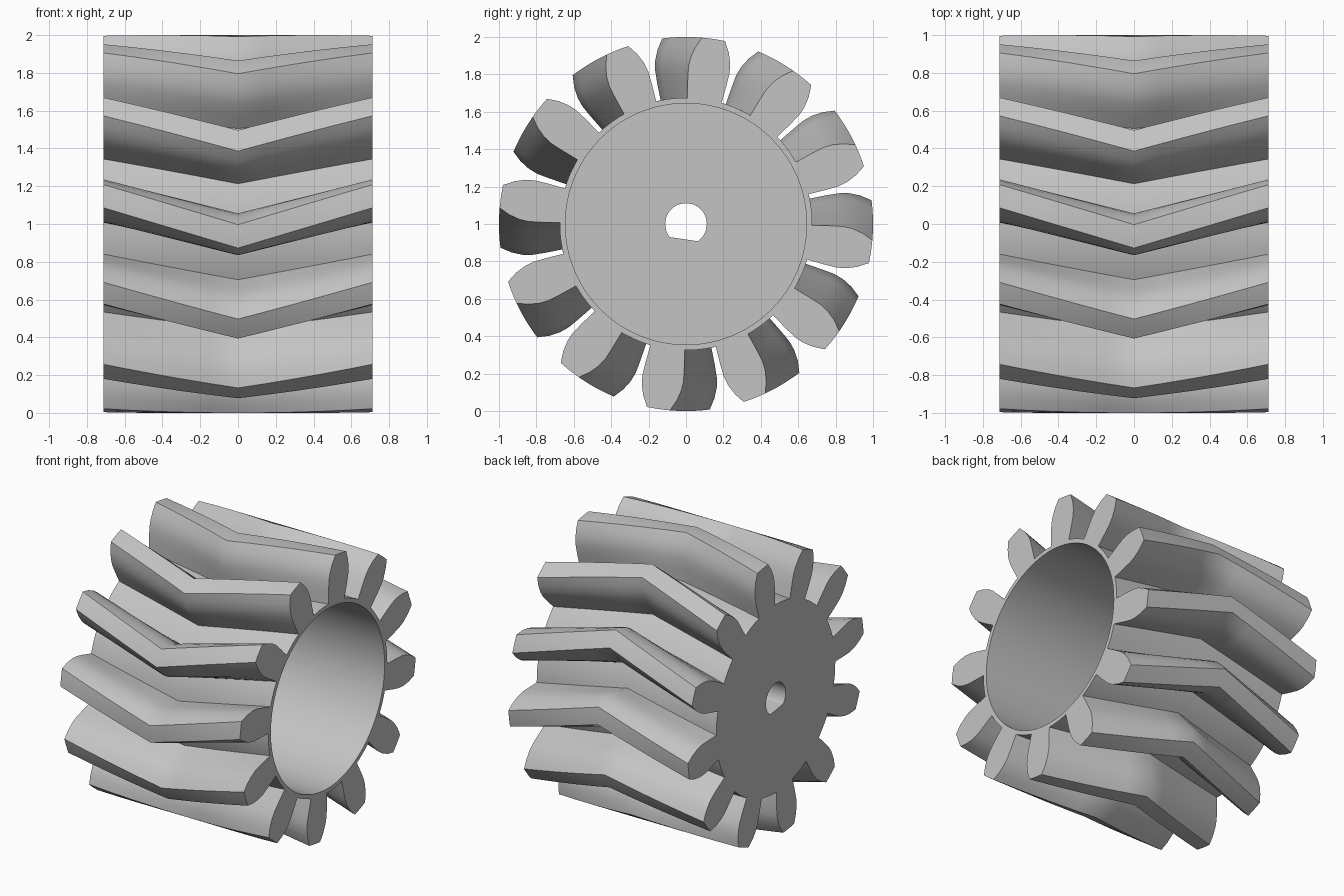
import bpy
import bmesh
from math import sin, cos, radians

cube = bpy.data.objects.get("Cube")
if cube:
    bpy.data.objects.remove(cube, do_unlink=True)

TEETH = 12
PITCH = 360 / TEETH
HALF_WIDTH = 0.713
ROOT, BORE = 0.675, 0.645
HOLE, FLAT = 0.111, 0.082     # shaft hole radius, distance to its flat
FLOOR_X = -0.41               # inner face of the closed end
END_ANGLE, TWIST = 8.5, 12.25
STEPS = 5                     # slices per half of the chevron

# Half tooth profile: (radius, half angle in degrees), root to tip
FLANK = [(ROOT, 7.85), (0.77, 7.8), (0.84, 7.6), (0.89, 6.9),
         (0.945, 5.5), (1.0, 3.55), (1.0, 1.2)]


def gear_outline():
    """Points of the whole gear outline as (radius, degrees)."""
    left = [(r, -a) for r, a in FLANK]
    right = [(r, a) for r, a in reversed(FLANK)]
    edge = FLANK[0][1]
    gap = PITCH - 2 * edge
    valley = [(ROOT, edge + gap * i / 5) for i in range(1, 5)]
    tooth = left + right + valley
    return [(r, a + k * PITCH) for k in range(TEETH) for r, a in tooth]


def d_radius(angle):
    """Radius of the D-shaped shaft hole, flat side facing down."""
    down = -cos(radians(angle))
    return min(HOLE, FLAT / down) if down > 0 else HOLE


outline = gear_outline()
bm = bmesh.new()


def ring(x, radius_of, turn):
    verts = []
    for r, a in outline:
        rad = radius_of(r, a)
        t = radians(a + turn)
        verts.append(bm.verts.new((x, rad * sin(t), 1 + rad * cos(t))))
    return verts


# Outer chevron teeth: twist runs back and forth across the width
rings = []
for i in range(-STEPS, STEPS + 1):
    f = i / STEPS
    turn = END_ANGLE - TWIST * (1 - abs(f))
    rings.append(ring(-f * HALF_WIDTH, lambda r, a: r, turn))

# Closed end with shaft hole, then the wide bore open on the other side
rings.append(ring(-HALF_WIDTH, lambda r, a: d_radius(a), END_ANGLE))
rings.append(ring(FLOOR_X, lambda r, a: d_radius(a), END_ANGLE))
rings.append(ring(FLOOR_X, lambda r, a: BORE, END_ANGLE))
rings.append(ring(HALF_WIDTH, lambda r, a: BORE, END_ANGLE))

# Skin neighbouring rings; the last joins the first at the open rim
count = len(outline)
for k, lower in enumerate(rings):
    upper = rings[(k + 1) % len(rings)]
    for j in range(count):
        n = (j + 1) % count
        bm.faces.new((lower[j], lower[n], upper[n], upper[j]))
bmesh.ops.recalc_face_normals(bm, faces=bm.faces)

mesh = bpy.data.meshes.new("herringbone_gear")
bm.to_mesh(mesh)
bm.free()
gear = bpy.data.objects.new("herringbone_gear", mesh)
bpy.context.collection.objects.link(gear)

# Plain grey material
grey = bpy.data.materials.new("light_grey")
grey.use_nodes = True
colour = (0.55, 0.55, 0.55, 1)
grey.diffuse_color = colour
grey.node_tree.nodes["Principled BSDF"].inputs["Base Color"].default_value = colour
mesh.materials.append(grey)

# Smooth flanks with crisp tooth edges
bpy.ops.object.select_all(action="DESELECT")
gear.select_set(True)
bpy.context.view_layer.objects.active = gear
bpy.ops.object.shade_smooth_by_angle(angle=radians(38))
